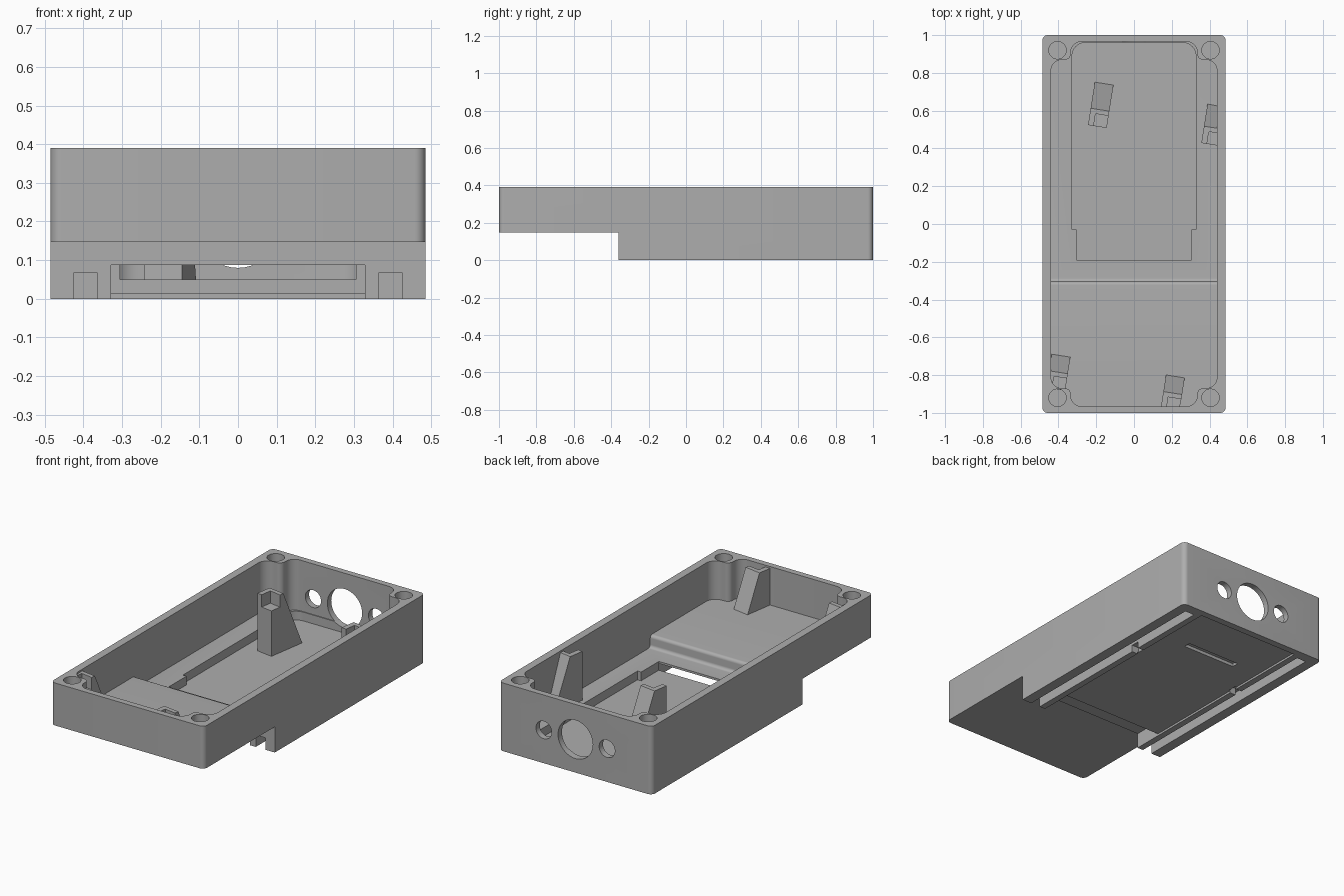
import bpy, bmesh, math
from mathutils import Matrix, Vector

if "Cube" in bpy.data.objects:
    bpy.data.objects.remove(bpy.data.objects["Cube"])

grey = bpy.data.materials.new("plain grey")
grey.diffuse_color = (0.42, 0.42, 0.42, 1)
grey.use_nodes = True
grey.node_tree.nodes["Principled BSDF"].inputs["Base Color"].default_value = grey.diffuse_color


def prism(name, pts, a, b, axis='z'):
    """Extrude a closed 2D outline from a to b along an axis."""
    place = {'z': lambda u, v, t: (u, v, t),
             'x': lambda u, v, t: (t, u, v),
             'y': lambda u, v, t: (u, t, v)}[axis]
    bm = bmesh.new()
    lo = [bm.verts.new(place(u, v, a)) for u, v in pts]
    hi = [bm.verts.new(place(u, v, b)) for u, v in pts]
    n = len(pts)
    bm.faces.new(lo)
    bm.faces.new(hi)
    for i in range(n):
        bm.faces.new((lo[i], lo[(i + 1) % n], hi[(i + 1) % n], hi[i]))
    bmesh.ops.recalc_face_normals(bm, faces=bm.faces)
    me = bpy.data.meshes.new(name)
    bm.to_mesh(me)
    bm.free()
    me.materials.append(grey)
    ob = bpy.data.objects.new(name, me)
    bpy.context.collection.objects.link(ob)
    return ob


def box(name, x0, x1, y0, y1, z0, z1):
    return prism(name, [(x0, y0), (x1, y0), (x1, y1), (x0, y1)], z0, z1)


def circle(cx, cy, r, n=32):
    return [(cx + r * math.cos(2 * math.pi * i / n),
             cy + r * math.sin(2 * math.pi * i / n)) for i in range(n)]


def rounded(corners, seg=8):
    """Outline from (x, y, radius) corners, each right angle rounded off."""
    out = []
    for i, (x, y, r) in enumerate(corners):
        p = Vector((x, y))
        if r == 0:
            out.append((x, y))
            continue
        d0 = (Vector(corners[i - 1][:2]) - p).normalized()
        d1 = (Vector(corners[(i + 1) % len(corners)][:2]) - p).normalized()
        c = p + (d0 + d1) * r
        for k in range(seg + 1):
            t = k / seg * math.pi / 2
            out.append(tuple(c - d1 * r * math.cos(t) - d0 * r * math.sin(t)))
    return out


def combine(ob, tool, op='DIFFERENCE'):
    m = ob.modifiers.new("bool", 'BOOLEAN')
    m.operation, m.object, m.solver = op, tool, 'EXACT'
    bpy.context.view_layer.objects.active = ob
    bpy.ops.object.modifier_apply(modifier=m.name)
    bpy.data.objects.remove(tool, do_unlink=True)


# outer shell, with the front part raised above the ground
W = 0.485
shell = prism("enclosure_body", rounded([(-W, -1, .028), (W, -1, .028), (W, 1, .028), (-W, 1, .028)]), 0, .39)
combine(shell, box("cut_step", -1, 1, -1.2, -.36, -.1, .147))

# cavity: plan outline leaves corner bosses, side profile makes the floor step
quarter = [(.44, .87, .06), (.335, .87, .03), (.335, .965, .055)]
plan = quarter + [(-x, y, r) for x, y, r in quarter[::-1]]
plan += [(-x, -y, r) for x, y, r in quarter] + [(x, -y, r) for x, y, r in quarter[::-1]]
cavity = prism("cut_cavity", rounded(plan), .05, .5)
side = rounded([(-1.1, .17, 0), (-.305, .17, .018), (-.305, .1, .018), (1.1, .1, 0), (1.1, .6, 0), (-1.1, .6, 0)])
combine(cavity, prism("cut_profile", side, -1, 1, 'x'), 'INTERSECT')
combine(shell, cavity)

# floor pocket and the opening in front of it
S = .328
combine(shell, prism("cut_pocket", rounded([(-S, -.03, 0), (S, -.03, 0), (S, .96, .07), (-S, .96, .07)]), .05, .2))
combine(shell, box("cut_opening", -.305, .305, -.19, .02, .05, .2))

# slot under the front lip, recessed underside, latch recess
combine(shell, box("cut_slot", -S, S, -.45, -.19, -.1, .088))
combine(shell, box("cut_slot_link", -.305, .305, -.25, -.1, .05, .088))
combine(shell, box("cut_underside", -S, S, -.45, .96, -.1, .012))
combine(shell, box("cut_latch", -.17, .17, .63, .67, -.1, .03))

# grooves under both long sides, with a cross notch to the middle
for s in (-1, 1):
    for n, (a, b, y0, y1, z) in enumerate([(.365, .425, -.45, .94, .068), (.32, .37, .42, .47, .04)]):
        x0, x1 = sorted((s * a, s * b))
        combine(shell, box("cut_groove", x0, x1, y0, y1, -.1, z))

# screw holes in the four bosses
for sx in (-1, 1):
    for sy in (-1, 1):
        combine(shell, prism("cut_screw", circle(sx * .405, sy * .92, .046), .2, .5))

# round ports in the back wall
for x, r in ((0, .11), (-.2, .05), (.2, .05)):
    combine(shell, prism("cut_port", circle(x, .19, r, 40), .9, 1.1, 'y'))


# board supports: sloped buttress, tall back stop, notched seat
def support(name, x, y, base, turn=-9):
    top, seat = .38, .31
    end = .14 * (top - base) / .33
    prof = [(-.09, base), (end, base), (0, top), (-.09, top)]
    ob = prism(name, prof, -.05, .05, 'x')
    combine(ob, box("cut_seat", -.02, .1, -.2, -.025, seat, .6))
    ob.data.transform(Matrix.Translation((x, y, 0)) @ Matrix.Rotation(math.radians(turn), 4, 'Z'))
    for v in ob.data.vertices:      # keep the ends buried in the walls
        v.co.y = max(v.co.y, -.98)
        v.co.x = max(-.47, min(.47, v.co.x))
    return ob


support("support_back_left", -.18, .605, .045)
support("support_back_right", .42, .51, .095)
support("support_front_left", -.40, -.785, .16)
support("support_front_right", .205, -.895, .16)

# smooth the rounded surfaces, keep the edges sharp
for ob in bpy.context.collection.objects:
    ob.select_set(True)
bpy.context.view_layer.objects.active = shell
bpy.ops.object.shade_smooth_by_angle(angle=math.radians(30))
